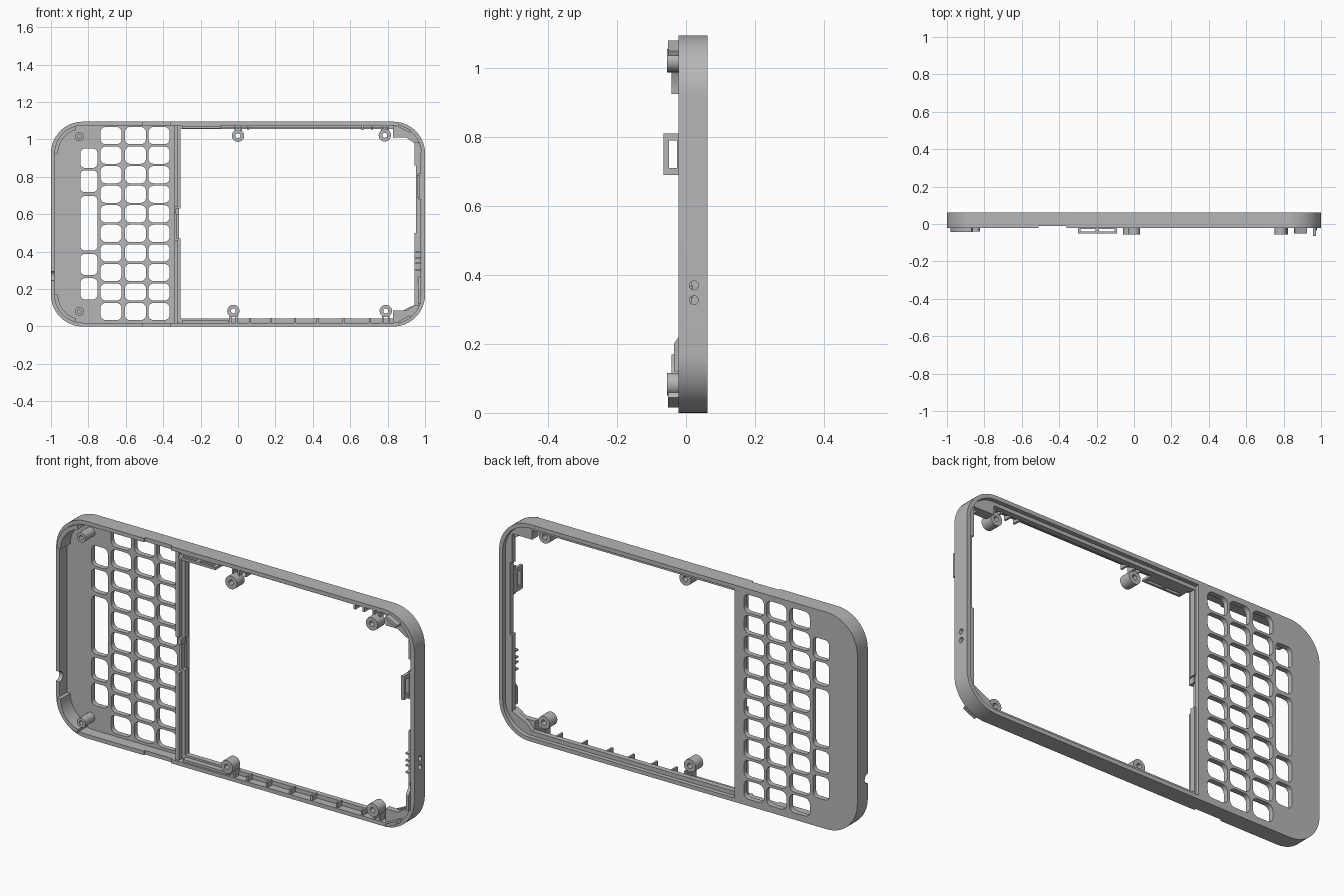
import bpy, bmesh
from math import cos, sin, pi, radians
from mathutils import Vector

old = bpy.data.objects.get("Cube")
if old:
    bpy.data.objects.remove(old, do_unlink=True)

H = 1.095                      # overall height
FRONT, BACK = -0.022, 0.062    # shell depth

grey = bpy.data.materials.new("grey plastic")
grey.use_nodes = True
grey.diffuse_color = (0.47, 0.47, 0.47, 1)
grey.node_tree.nodes["Principled BSDF"].inputs["Base Color"].default_value = (0.47, 0.47, 0.47, 1)

# Extrusion axis: (u, v, w) -> world
MAPS = {
    "x": lambda p: Vector((p.z, p.x, p.y)),
    "y": lambda p: Vector((p.x, p.z, p.y)),
    "z": lambda p: Vector((p.x, p.y, p.z)),
}


def arc(cx, cy, r, a0, a1, n=10):
    return [(cx + r * cos(radians(a0 + (a1 - a0) * i / n)),
             cy + r * sin(radians(a0 + (a1 - a0) * i / n))) for i in range(n + 1)]


def circle(cx, cy, r, n=24):
    return arc(cx, cy, r, 0, 360, n)[:-1]


def rect(x0, y0, x1, y1):
    return [(x0, y0), (x1, y0), (x1, y1), (x0, y1)]


def rounded(x0, y0, x1, y1, r, n=6):
    return (arc(x1 - r, y1 - r, r, 0, 90, n) + arc(x0 + r, y1 - r, r, 90, 180, n)
            + arc(x0 + r, y0 + r, r, 180, 270, n) + arc(x1 - r, y0 + r, r, 270, 360, n))


def flip(loop):
    return [(x, H - z) for x, z in loop]


def finish(obj):
    obj.data.shade_smooth()
    obj.data.set_sharp_from_angle(angle=radians(30))


def prism(name, loops, w0, w1, axis="y"):
    """Extrude an outline with holes between w0 and w1 along an axis."""
    curve = bpy.data.curves.new(name, "CURVE")
    curve.dimensions = "2D"
    curve.fill_mode = "BOTH"
    curve.extrude = (w1 - w0) / 2
    for loop in loops:
        s = curve.splines.new("POLY")
        s.points.add(len(loop) - 1)
        for pt, (u, v) in zip(s.points, loop):
            pt.co = (u, v, 0, 1)
        s.use_cyclic_u = True
    tmp = bpy.data.objects.new(name + " outline", curve)
    bpy.context.collection.objects.link(tmp)
    dg = bpy.context.evaluated_depsgraph_get()
    mesh = bpy.data.meshes.new_from_object(tmp.evaluated_get(dg))
    bpy.data.objects.remove(tmp, do_unlink=True)
    bpy.data.curves.remove(curve)
    bm = bmesh.new()
    bm.from_mesh(mesh)
    for v in bm.verts:
        v.co = MAPS[axis](v.co + Vector((0, 0, (w0 + w1) / 2)))
    bmesh.ops.remove_doubles(bm, verts=bm.verts, dist=1e-5)
    bmesh.ops.recalc_face_normals(bm, faces=bm.faces)
    bm.to_mesh(mesh)
    bm.free()
    mesh.name = name
    mesh.materials.clear()
    mesh.materials.append(grey)
    obj = bpy.data.objects.new(name, mesh)
    bpy.context.collection.objects.link(obj)
    finish(obj)
    return obj


def box(name, x0, x1, y0, y1, z0, z1):
    return prism(name, [rect(x0, z0, x1, z1)], y0, y1)


def cut(obj, cutters):
    for c in cutters:
        m = obj.modifiers.new("cut", "BOOLEAN")
        m.operation, m.object, m.solver = "DIFFERENCE", c, "EXACT"
    dg = bpy.context.evaluated_depsgraph_get()
    mesh = bpy.data.meshes.new_from_object(obj.evaluated_get(dg))
    obj.modifiers.clear()
    obj.data = mesh
    for c in cutters:
        bpy.data.objects.remove(c, do_unlink=True)
    finish(obj)


# Outer wall with side holes and shallow edge notches
wall = prism("outer_wall", [rounded(-1, 0, 1, H, 0.17, 14),
                            rounded(-0.98, 0.02, 0.98, H - 0.02, 0.15, 14)], FRONT, BACK)
cutters = [prism("side_hole_cutter", [circle(0.023, z, 0.013)], 0.9, 1.1, "x") for z in (0.327, 0.37)]
cutters.append(prism("side_notch_cutter", [circle(FRONT, 0.27, 0.025)], -1.1, -0.95, "x"))
cutters += [box("edge_notch_cutter", -0.51, -0.36, -0.1, -0.012, z - 0.03, z + 0.03) for z in (0, H)]
cut(wall, cutters)

# Keypad panel: rounded on the left, straight beside the window
panel = ([(-0.315, 0.02), (-0.315, H - 0.02)]
         + arc(-0.83, H - 0.17, 0.15, 90, 180, 14) + arc(-0.83, 0.17, 0.15, 180, 270, 14))
keys = [rounded(x, z - 0.046, x + 0.113, z + 0.046, 0.028)
        for x in (-0.735, -0.605, -0.479) for z in (0.08 + 0.1045 * i for i in range(10))]
keys += [rounded(-0.843, a, -0.752, b, 0.024)
         for a, b in ((0.145, 0.258), (0.275, 0.388), (0.405, 0.698), (0.718, 0.835), (0.848, 0.952))]
prism("keypad_panel", [panel] + keys, 0.036, BACK)

# Ledge around the window, stepped at the right corners
ledge = ([(-0.34, H - 0.021), (-0.34, 0.021)]
         + arc(0.83, 0.17, 0.149, 270, 360, 14) + arc(0.83, H - 0.17, 0.149, 0, 90, 14))
window = [(-0.307, 0.042), (0.83, 0.042), (0.86, 0.075), (0.943, 0.115), (0.943, 0.5),
          (0.953, 0.5), (0.953, 0.86), (0.943, 0.86), (0.943, 1.01), (0.83, 1.01), (0.83, 1.056),
          (-0.307, 1.056), (-0.307, 0.63), (-0.325, 0.63), (-0.325, 0.47), (-0.307, 0.47)]
prism("window_ledge", [ledge, window], 0.015, 0.042)

# Divider ribs between keypad and window
box("divider_rib_upper", -0.34, -0.322, -0.012, 0.03, 0.64, H - 0.02)
box("divider_rib_lower", -0.34, -0.322, -0.012, 0.03, 0.02, 0.46)
box("divider_hook", -0.335, -0.315, -0.005, 0.03, 0.6, 0.63)

# Screw bosses with arms to the nearest wall
for i, (x, z) in enumerate(((0, 1.02), (0.785, 1.022), (-0.025, 0.083), (0.79, 0.083))):
    prism(f"screw_boss_{i}", [circle(x, z, 0.033), circle(x, z, 0.013)], -0.055, 0.006)
    z0, z1 = (z + 0.025, H - 0.01) if z > 0.5 else (0.01, z - 0.025)
    for dx in (-0.02, 0.012):
        box(f"boss_arm_{i}", x + dx, x + dx + 0.009, -0.02, 0.02, z0, z1)

# Left corners: posts and curved inner walls
corner = arc(-0.83, 0.925, 0.152, 105, 180) + arc(-0.83, 0.925, 0.132, 180, 105)
for side, f in (("upper", lambda l: l), ("lower", flip)):
    prism(f"corner_post_{side}", [f(circle(-0.848, 1.015, 0.024)), f(circle(-0.848, 1.015, 0.01))],
          -0.04, 0.04)
    prism(f"corner_wall_{side}", [f(corner)], -0.042, 0.04)
    # Right corner gussets and angled clips
    prism(f"corner_gusset_{side}", [f([(0.83, 1.01), (0.9, 1.01), (0.943, 0.98), (0.97, 0.98),
                                      (0.95, 1.035), (0.9, 1.07), (0.83, 1.074)])], -0.01, 0.02)
    prism(f"corner_clip_{side}", [f([(0.855, 1.068), (0.862, 1.08), (0.925, 1.05), (0.918, 1.036)])],
          -0.052, 0.0)

# Latch loops on the right and top walls
prism("side_latch", [rect(-0.065, 0.69, 0.02, 0.81), rect(-0.05, 0.71, -0.026, 0.79)],
      0.957, 0.972, "x")
box("side_latch_pad", 0.965, 0.985, FRONT, 0.02, 0.68, 0.82)
prism("top_latch", [rect(-0.3, -0.052, -0.09, 0.02), rect(-0.285, -0.04, -0.205, -0.026),
                    rect(-0.188, -0.04, -0.105, -0.026)], 1.058, 1.07, "z")
box("top_latch_pad", -0.3, -0.09, -0.018, 0.02, 1.068, 1.08)

# Small stiffening ribs along the bottom, top and right walls
for x in (0.06, 0.17, 0.3, 0.42, 0.56, 0.7):
    box("bottom_rib", x, x + 0.01, -0.02, 0.02, 0.015, 0.046)
for x in (0.05, 0.66, 0.71):
    box("top_rib", x, x + 0.01, -0.02, 0.02, 1.05, H - 0.015)
for z in (0.3, 0.335, 0.36, 0.395):
    box("side_rib", 0.95, 0.985, -0.02, 0.02, z, z + 0.008)
prism("side_tab", [[(0.02, 0.12), (0.02, 0.27), (-0.022, 0.22), (-0.035, 0.2), (-0.035, 0.12)]],
      0.962, 0.978, "x")
box("bottom_rail", -0.3, -0.05, -0.012, 0.02, 0.015, 0.032)
box("top_rail", -0.3, 0.8, -0.005, 0.02, H - 0.03, H - 0.015)
